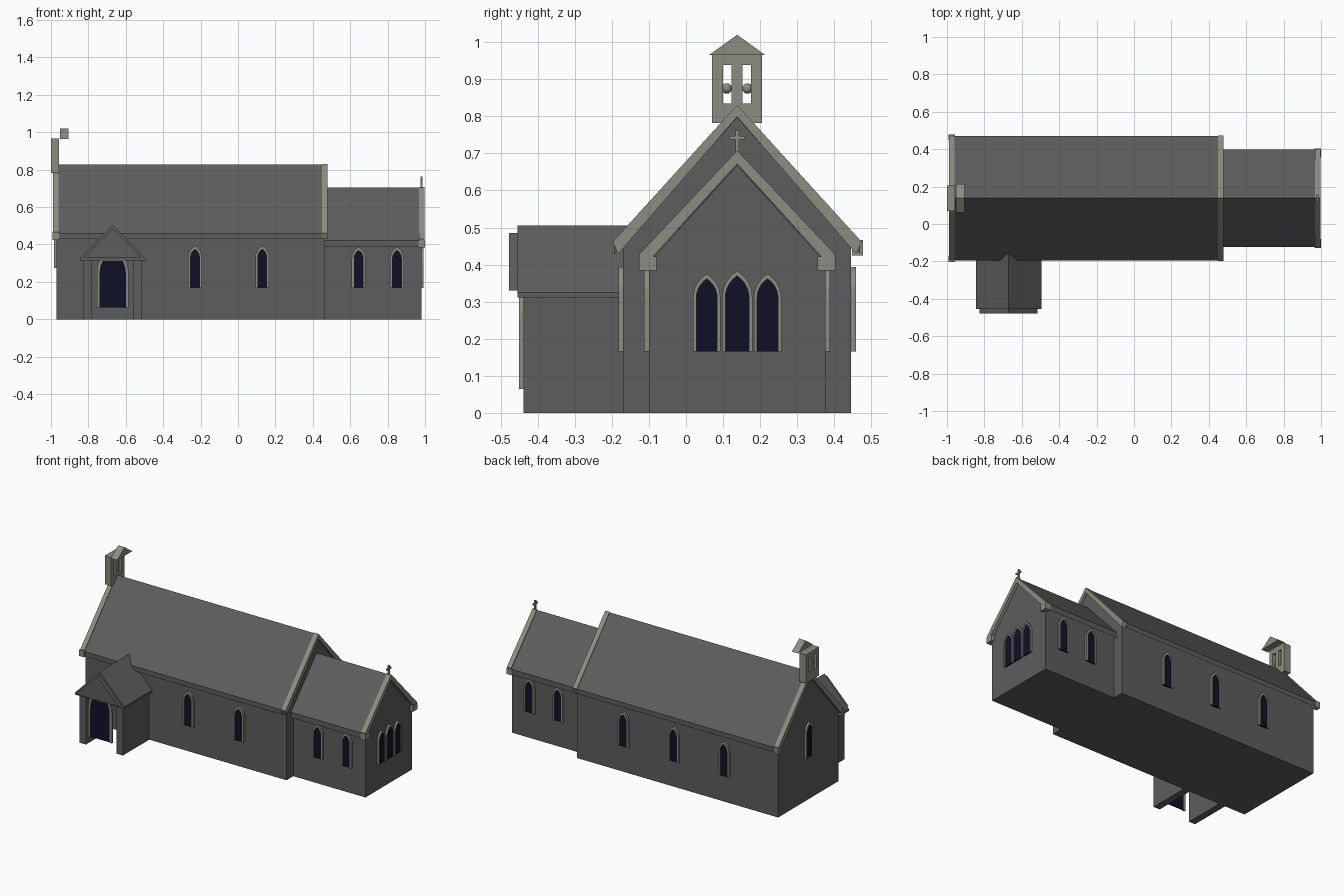
import bpy, bmesh, math

cube = bpy.data.objects.get("Cube")
if cube:
    bpy.data.objects.remove(cube, do_unlink=True)


def material(name, rgb):
    m = bpy.data.materials.new(name)
    m.use_nodes = True
    m.diffuse_color = (*rgb, 1)
    m.node_tree.nodes["Principled BSDF"].inputs["Base Color"].default_value = (*rgb, 1)
    return m


GREY = material("wall and roof grey", (0.11, 0.11, 0.11))
STONE = material("pale trim stone", (0.265, 0.265, 0.215))
NAVY = material("dark navy glass", (0.005, 0.005, 0.02))
MID = 0.138  # y of the main ridge


def finish(name, bm, mat):
    bmesh.ops.recalc_face_normals(bm, faces=bm.faces)
    me = bpy.data.meshes.new(name)
    bm.to_mesh(me)
    bm.free()
    me.materials.append(mat)
    ob = bpy.data.objects.new(name, me)
    bpy.context.collection.objects.link(ob)
    return ob


def prism(name, profile, axis, a, b, mat):
    """Extrude a (horizontal, z) profile along the x or y axis from a to b."""
    bm = bmesh.new()
    place = (lambda u, z: (a, u, z)) if axis == "x" else (lambda u, z: (u, a, z))
    face = bm.faces.new([bm.verts.new(place(u, z)) for u, z in profile])
    ext = bmesh.ops.extrude_face_region(bm, geom=[face])
    shift = (b - a, 0, 0) if axis == "x" else (0, b - a, 0)
    verts = [g for g in ext["geom"] if isinstance(g, bmesh.types.BMVert)]
    bmesh.ops.translate(bm, verts=verts, vec=shift)
    return finish(name, bm, mat)


def box(name, x, y, z, mat):
    rect = [(y[0], z[0]), (y[1], z[0]), (y[1], z[1]), (y[0], z[1])]
    return prism(name, rect, "x", x[0], x[1], mat)


def house(c, hw, base, eave, ridge):
    return [(c - hw, base), (c + hw, base), (c + hw, eave), (c, ridge), (c - hw, eave)]


def chevron(c, hw, eave, ridge, t, cut=0):
    return [(c - hw, eave), (c, ridge), (c + hw, eave),
            (c + hw - cut, eave - t), (c, ridge - t), (c - hw + cut, eave - t)]


def arch(c, hw, base, spring, top, steps=6):
    """Pointed arch outline from lower left over the tip to lower right."""
    rise = top - spring
    off = (rise * rise - hw * hw) / (2 * hw)
    r = hw + off
    end = math.atan2(rise, off)
    right = [(r * math.cos(end * i / steps) - off, spring + r * math.sin(end * i / steps))
             for i in range(steps + 1)]
    left = [(c - u, z) for u, z in right]
    return ([(c - hw, base)] + left + [(c + u, z) for u, z in reversed(right[:-1])]
            + [(c + hw, base)])


def window(name, axis, wall, out, c, hw, base, spring, top, rim=0.011):
    inner = arch(c, hw - rim, base, spring, top - rim * 1.5)
    outer = arch(c, hw, base, spring, top)
    prism(name + "_frame", outer + inner[::-1], axis, wall, wall + out * 0.013, STONE)
    prism(name + "_glass", inner, axis, wall, wall + out * 0.008, NAVY)


# Nave and chancel walls and roofs
prism("nave_walls", house(MID, 0.3075, 0, 0.45, 0.797), "x", -0.97, 0.465, GREY)
prism("nave_roof", chevron(MID, 0.332, 0.459, 0.827, 0.031), "x", -0.965, 0.45, GREY)
prism("chancel_walls", house(MID, 0.238, 0, 0.405, 0.668), "x", 0.46, 0.98, GREY)
prism("chancel_roof", chevron(MID, 0.261, 0.422, 0.704, 0.036), "x", 0.46, 0.97, GREY)

# Gable copings
for name, a, b in (("west", -0.99, -0.96), ("east", 0.448, 0.479)):
    prism(name + "_nave_coping", chevron(MID, 0.336, 0.461, 0.831, 0.032, 0.015), "x", a, b, STONE)
prism("chancel_coping", chevron(MID, 0.264, 0.428, 0.708, 0.036, 0.01), "x", 0.967, 0.998, STONE)

# Kneeler stones under the coping ends
for side, s in (("front", -1), ("back", 1)):
    y = sorted((MID + s * 0.31, MID + s * 0.34))
    box(side + "_nave_kneeler", (-0.992, -0.958), y, (0.425, 0.466), STONE)
    y = sorted((MID + s * 0.217, MID + s * 0.265))
    box(side + "_chancel_kneeler", (0.965, 1.0), y, (0.384, 0.422), STONE)

# Gable cross
box("cross_upright", (0.976, 0.986), (MID - 0.005, MID + 0.005), (0.695, 0.763), STONE)
box("cross_arms", (0.976, 0.986), (MID - 0.021, MID + 0.021), (0.737, 0.747), STONE)

# Side windows
for i, x in enumerate((-0.23, 0.13)):
    window(f"front_nave_window_{i}", "y", MID - 0.3075, -1, x, 0.037, 0.166, 0.33, 0.393)
for i, x in enumerate((-0.59, -0.23, 0.13)):
    window(f"back_nave_window_{i}", "y", MID + 0.3075, 1, x, 0.037, 0.166, 0.33, 0.393)
for i, x in enumerate((0.645, 0.85)):
    for side, s in (("front", -1), ("back", 1)):
        window(f"{side}_chancel_window_{i}", "y", MID + s * 0.238, s, x, 0.037, 0.166, 0.325, 0.387)

# End windows
window("west_window", "x", -0.97, -1, MID, 0.037, 0.275, 0.44, 0.502)
for i, (y, hw, top) in enumerate(((-0.082, 0.037, 0.375), (0, 0.041, 0.383), (0.082, 0.037, 0.375))):
    window(f"east_window_{i}", "x", 0.98, 1, MID + y, hw, 0.166, 0.31, top, 0.009)

# Open porch with side walls, gabled roof and front gable
PX = -0.67
for side, s in (("left", 1), ("right", -1)):
    x = sorted((PX + s * 0.11, PX + s * 0.155))
    box(side + "_porch_wall", x, (-0.438, -0.165), (0, 0.325), GREY)
prism("porch_roof", house(PX, 0.175, 0.311, 0.325, 0.505), "y", -0.454, -0.145, GREY)
prism("porch_gable", [(PX - 0.155, 0.33), (PX + 0.155, 0.33), (PX, 0.485)], "y", -0.478, -0.45, GREY)
window("porch_door", "y", -0.438, -1, PX, 0.085, 0.064, 0.25, 0.385, 0.015)

# Bellcote with two openings
BX = (-1.0, -0.956)
for name, half, z in (("base", 0.0675, (0.782, 0.835)), ("head", 0.0675, (0.938, 0.966))):
    box("bellcote_" + name, BX, (MID - half, MID + half), z, STONE)
for name, a, b in (("front", -0.0675, -0.038), ("middle", -0.015, 0.015), ("back", 0.038, 0.0675)):
    box(f"bellcote_{name}_pier", BX, (MID + a, MID + b), (0.835, 0.938), STONE)
prism("bellcote_cap", [(MID - 0.076, 0.965), (MID + 0.076, 0.965), (MID, 1.02)],
      "x", -0.952, -0.905, STONE)

# Bells
for side, s in (("front", -1), ("back", 1)):
    bm = bmesh.new()
    bmesh.ops.create_uvsphere(bm, u_segments=12, v_segments=8, radius=0.014)
    bmesh.ops.translate(bm, verts=bm.verts, vec=(-0.978, MID + s * 0.028, 0.875))
    bell = finish(side + "_bell", bm, STONE)
    for p in bell.data.polygons:
        p.use_smooth = True
